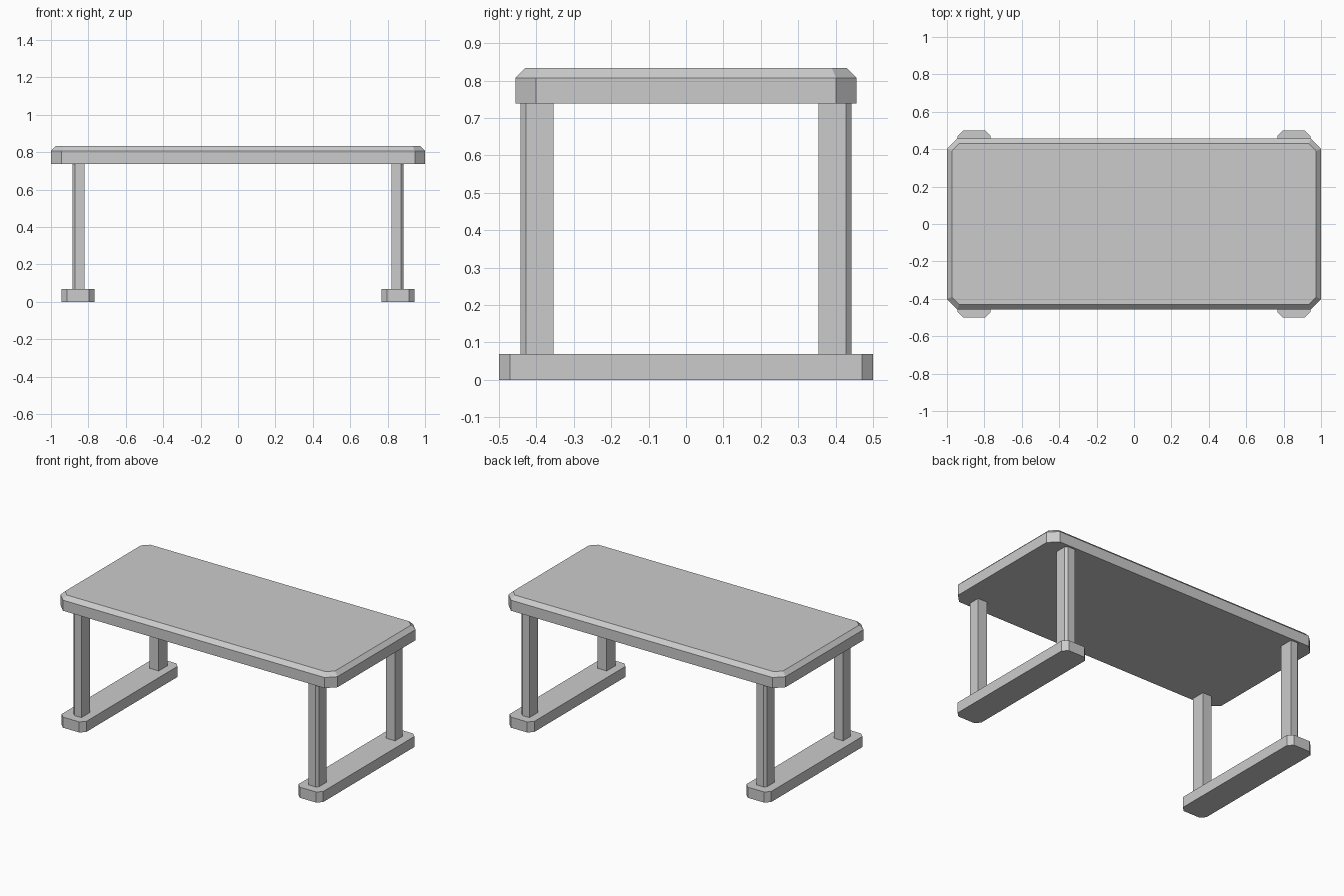
import bpy
import bmesh

cube = bpy.data.objects.get("Cube")
if cube:
    bpy.data.objects.remove(cube, do_unlink=True)

grey = bpy.data.materials.new("plain grey")
grey.use_nodes = True
color = (0.6, 0.6, 0.6, 1)
grey.diffuse_color = color
grey.node_tree.nodes["Principled BSDF"].inputs["Base Color"].default_value = color


def box(name, x, y, z, cut, corner=lambda co: True, top_cut=0):
    """Flat-faced block over x, y, z ranges with chamfered upright corners."""
    bm = bmesh.new()
    bmesh.ops.create_cube(bm, size=1)
    for v in bm.verts:
        v.co = [r[0] if c < 0 else r[1] for c, r in zip(v.co, (x, y, z))]
    upright = [e for e in bm.edges
               if abs(e.verts[0].co.z - e.verts[1].co.z) > 0.01 and corner(e.verts[0].co)]
    bmesh.ops.bevel(bm, geom=upright, offset=cut, segments=1, affect='EDGES')
    if top_cut:
        rim = [e for e in bm.edges if all(v.co.z > z[1] - 0.001 for v in e.verts)]
        bmesh.ops.bevel(bm, geom=rim, offset=top_cut, segments=1, affect='EDGES')
    bmesh.ops.recalc_face_normals(bm, faces=bm.faces)
    mesh = bpy.data.meshes.new(name)
    bm.to_mesh(mesh)
    bm.free()
    mesh.materials.append(grey)
    obj = bpy.data.objects.new(name, mesh)
    bpy.context.collection.objects.link(obj)


def span(side, inner, outer):
    return sorted((side * inner, side * outer))


# Table top with clipped corners and a bevelled upper rim
box("table_top", (-1, 1), (-0.456, 0.456), (0.738, 0.833), 0.055, top_cut=0.026)

for sx, side in ((1, "left"), (-1, "right")):
    # Foot rail
    box(side + "_foot", span(sx, 0.766, 0.944), (-0.5, 0.5), (0, 0.069), 0.03)
    # Legs, only the outermost corner is clipped
    for sy, end in ((-1, "front"), (1, "back")):
        box(f"{end}_{side}_leg", span(sx, 0.82, 0.886), span(sy, 0.354, 0.443),
            (0.069, 0.738), 0.015,
            corner=lambda co: abs(co.x) > 0.85 and abs(co.y) > 0.4)
